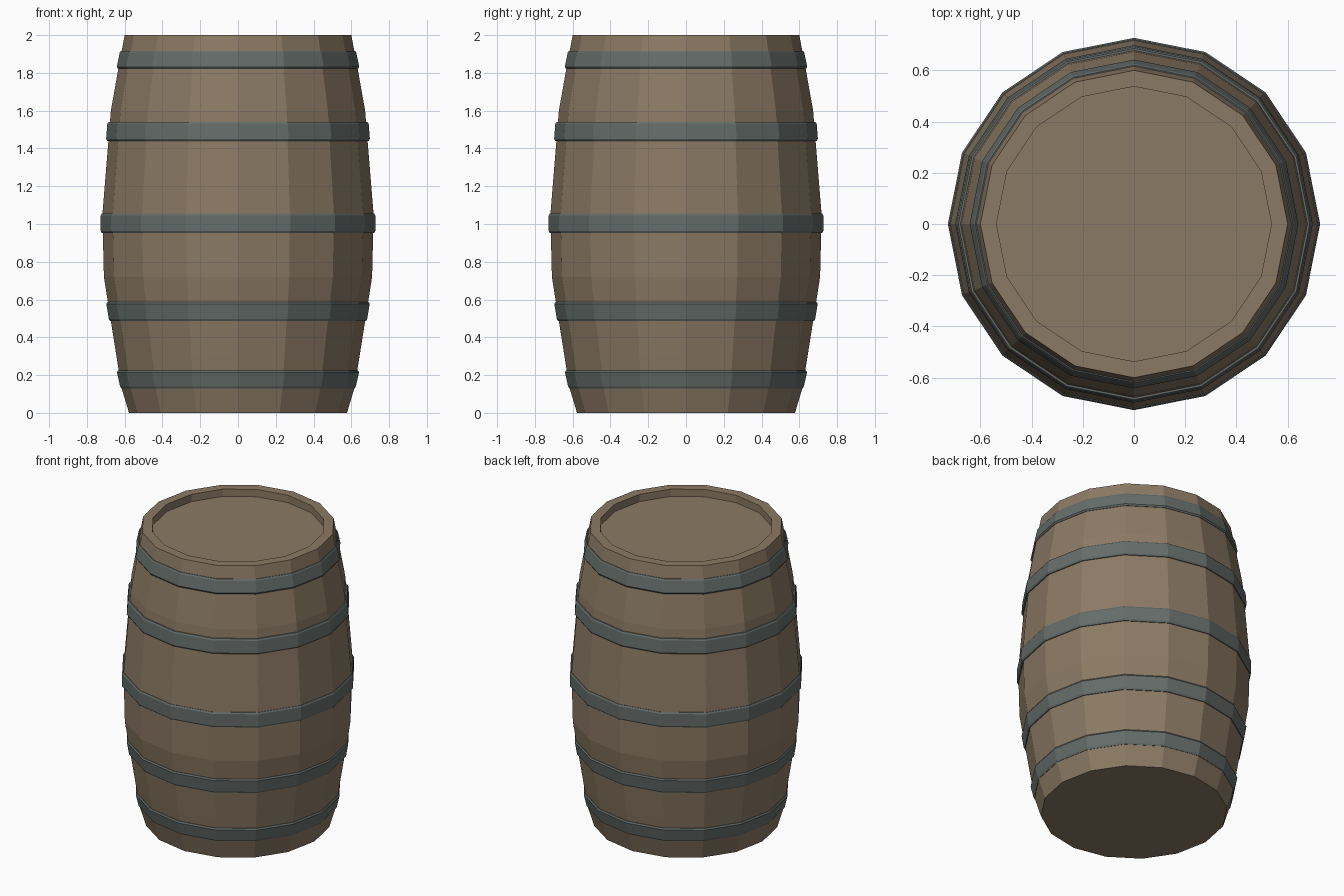
import bpy, bmesh, math

if "Cube" in bpy.data.objects:
    bpy.data.objects.remove(bpy.data.objects["Cube"])

SIDES = 16


def material(name, rgb):
    m = bpy.data.materials.new(name)
    m.diffuse_color = (*rgb, 1.0)
    m.use_nodes = True
    m.node_tree.nodes["Principled BSDF"].inputs["Base Color"].default_value = m.diffuse_color
    return m


def lathe(name, profile, mat, closed=False):
    """Spin (radius, height) points around z; open profiles get end caps."""
    bm = bmesh.new()
    rings = []
    for r, z in profile:
        rings.append([bm.verts.new((r * math.cos(a), r * math.sin(a), z))
                      for a in (2 * math.pi * i / SIDES for i in range(SIDES))])
    pairs = list(zip(rings, rings[1:]))
    if closed:
        pairs.append((rings[-1], rings[0]))
    else:
        bm.faces.new(rings[0][::-1])
        bm.faces.new(rings[-1])
    for lo, hi in pairs:
        for i in range(SIDES):
            j = (i + 1) % SIDES
            bm.faces.new((lo[i], lo[j], hi[j], hi[i]))
    bmesh.ops.recalc_face_normals(bm, faces=bm.faces)
    mesh = bpy.data.meshes.new(name)
    bm.to_mesh(mesh)
    bm.free()
    mesh.materials.append(mat)
    obj = bpy.data.objects.new(name, mesh)
    bpy.context.collection.objects.link(obj)
    return obj


wood = material("weathered wood", (0.26, 0.195, 0.128))
iron = material("dark iron", (0.128, 0.152, 0.143))

# Barrel body: bulging staves, raised rim and recessed lid
lathe("barrel_body", [
    (0.577, 0.0), (0.616, 0.13), (0.642, 0.29), (0.71, 0.72), (0.718, 1.05),
    (0.673, 1.60), (0.634, 1.82), (0.60, 2.0),
    (0.537, 2.0), (0.537, 1.95)], wood)

# Hoops: bottom height, top height, bottom radius, top radius
hoops = {
    "bottom_hoop": (0.13, 0.225, 0.624, 0.641),
    "lower_hoop": (0.487, 0.587, 0.684, 0.697),
    "middle_hoop": (0.953, 1.055, 0.727, 0.727),
    "upper_hoop": (1.44, 1.54, 0.698, 0.692),
    "top_hoop": (1.822, 1.917, 0.642, 0.626),
}
for name, (z0, z1, r0, r1) in hoops.items():
    c = 0.01  # small chamfer on both edges
    lathe(name, [(r0 - 0.04, z0), (r0 - 0.006, z0), (r0, z0 + c),
                 (r1, z1 - c), (r1 - 0.006, z1), (r1 - 0.04, z1)], iron, closed=True)
